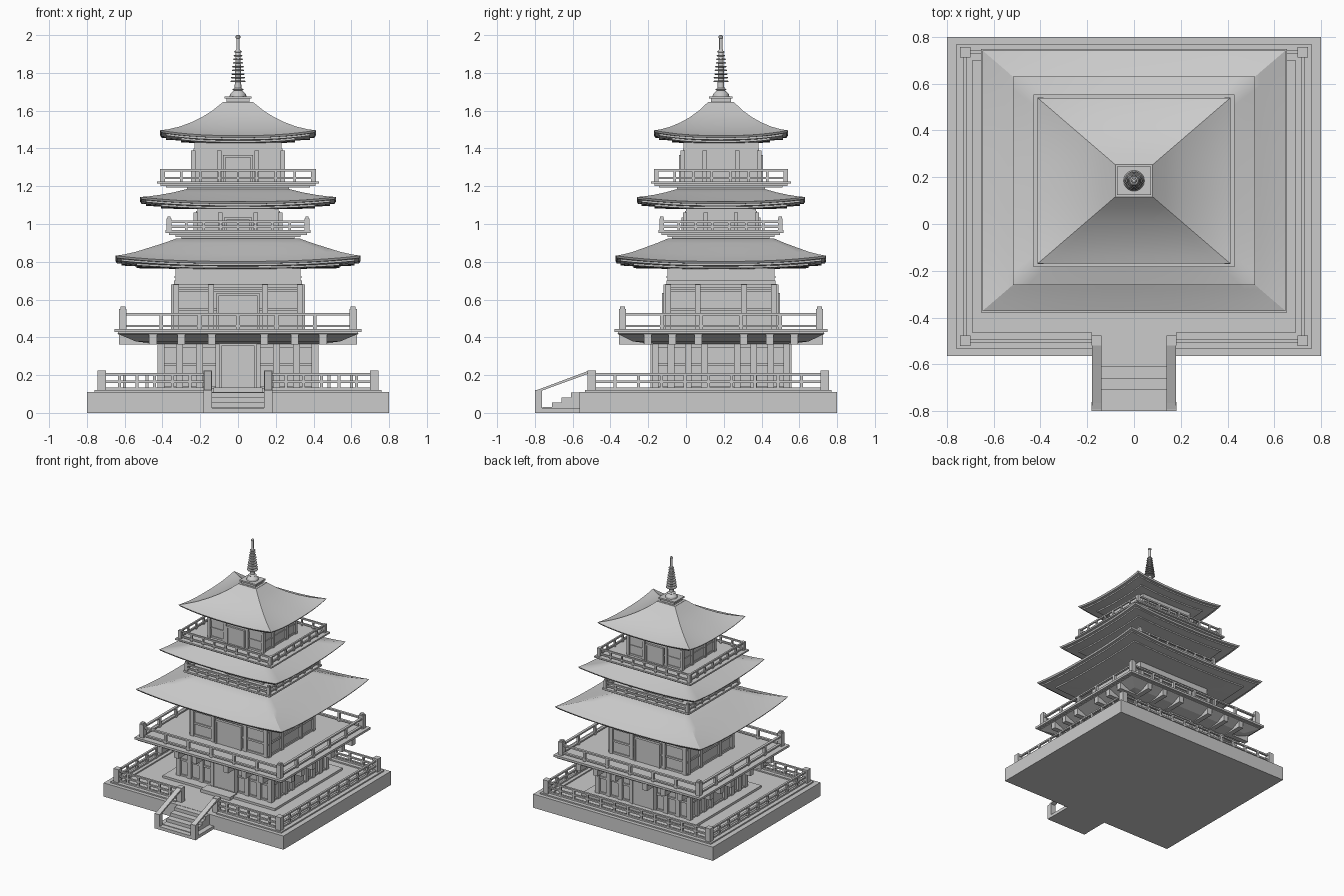
import bpy, bmesh, math

if "Cube" in bpy.data.objects:
    bpy.data.objects.remove(bpy.data.objects["Cube"])

R, CY = 0.86, 0.185          # depth/width ratio and y centre of the tower


def finish(name, bm, smooth=False):
    bmesh.ops.recalc_face_normals(bm, faces=bm.faces)
    me = bpy.data.meshes.new(name)
    bm.to_mesh(me)
    bm.free()
    ob = bpy.data.objects.new(name, me)
    bpy.context.collection.objects.link(ob)
    if smooth:
        bpy.ops.object.select_all(action='DESELECT')
        ob.select_set(True)
        bpy.context.view_layer.objects.active = ob
        bpy.ops.object.shade_smooth_by_angle(angle=math.radians(30))
    return ob


def boxes(name, items):
    """items: (x0, x1, y0, y1, z0, z1)"""
    bm = bmesh.new()
    for x0, x1, y0, y1, z0, z1 in items:
        vs = bmesh.ops.create_cube(bm, size=1)['verts']
        for v in vs:
            v.co = ((x0 + x1) / 2 + v.co.x * (x1 - x0), (y0 + y1) / 2 + v.co.y * (y1 - y0),
                    (z0 + z1) / 2 + v.co.z * (z1 - z0))
    return finish(name, bm)


def slab(h, z0, z1):
    return (-h, h, CY - h * R, CY + h * R, z0, z1)


def loft(name, profile, lift=0.0, seg=1, smooth=False):
    """Rectangular rings (half width, z, lift weight); corners are raised by lift."""
    bm = bmesh.new()
    rings = []
    for h, z, w in profile:
        ring = []
        for sx, sy, dx, dy in ((-1, -1, 1, 0), (1, -1, 0, 1), (1, 1, -1, 0), (-1, 1, 0, -1)):
            for i in range(seg):
                u = 2 * i / seg
                c = abs(u - 1) ** 2.5
                ring.append(bm.verts.new(((sx + dx * u) * h, CY + (sy + dy * u) * h * R, z + lift * w * c)))
        rings.append(ring)
    n = 4 * seg
    for a, b in zip(rings, rings[1:]):
        for i in range(n):
            bm.faces.new((a[i], a[(i + 1) % n], b[(i + 1) % n], b[i]))
    bm.faces.new(rings[0])
    bm.faces.new(rings[-1])
    return finish(name, bm, smooth)


def roof(name, top, lift, inner):
    """top: slope points from eave inward; stepped eave layers hang below."""
    h, z = top[0]
    under = [(inner, z - .04, 0), (h - .11, z - .036, .5), (h - .11, z - .026, .5), (h - .03, z - .022, .8),
             (h - .03, z - .012, .8), (h - .008, z - .012, 1)]
    e = top[-1][0]
    loft(name, under + [(a, b, ((a - e) / (h - e)) ** 2) for a, b in top], lift, 16, True)


def run(axis, a, b, c, z0, rails, n, t):
    """One straight balustrade: rails plus n-1 small posts."""
    out = [(a, b, c - t / 2, c + t / 2, z - .006, z + .006) for z in rails]
    for i in range(1, n):
        p = a + (b - a) * i / n
        out.append((p - t / 2, p + t / 2, c - t / 2, c + t / 2, z0, rails[0]))
    return out if axis == 'x' else [(q[2], q[3], q[0], q[1], q[4], q[5]) for q in out]


def railing(name, hx, hy, cy, z0, rails, ztop, nx, ny, w, t=.014, gap=None, cap=False):
    it = []
    for s in (-1, 1):
        it += run('y', cy - hy, cy + hy, s * hx, z0, rails, ny, t)
        if s < 0 and gap:
            for a, b in ((-hx, -gap), (gap, hx)):
                it += run('x', a, b, cy - hy, z0, rails, nx // 2, t)
        else:
            it += run('x', -hx, hx, cy + s * hy, z0, rails, nx, t)
        for k in (-1, 1):
            x, y, q = k * hx, cy + s * hy, w / 2
            it.append((x - q, x + q, y - q, y + q, z0, ztop))
            if cap:
                it.append((x - q * .7, x + q * .7, y - q * .7, y + q * .7, ztop, ztop + .012))
    boxes(name, it)


def storey(name, h, z0, z1, ztop, cols, beams, w, door, doorh):
    """Recessed wall with columns, beams and framed doors on each side."""
    hy = h * R
    i = w * .55
    it = [(-h + i, h - i, CY - hy + i, CY + hy - i, z0, ztop)]
    for s in (-1, 1):
        for f in cols:
            for k in (-1, 1):
                x, y = k * f * (h - w / 2), CY + s * (hy - w / 2)
                it.append((x - w / 2, x + w / 2, y - w / 2, y + w / 2, z0, z1))
                x, y = s * (h - w / 2), CY + k * f * (hy - w / 2)
                it.append((x - w / 2, x + w / 2, y - w / 2, y + w / 2, z0, z1))
    boxes(name + "_walls_and_columns", it)
    e = .008
    boxes(name + "_beams", [(x0 + e, x1 - e, y0 + e, y1 - e, a, b)
                            for a, b in beams for x0, x1, y0, y1, _, _ in [slab(h, 0, 0)]])
    it = []
    for s in (-1, 1):
        y = CY + s * (hy - .006)
        it.append((-door + .012, door - .012, y - .006, y + .006, z0, doorh - .012))
        y += s * .004
        it.append((-door, door, y - .01, y + .01, doorh - .014, doorh))
        for k in (-1, 1):
            x = k * (door - .007)
            it.append((x - .007, x + .007, y - .01, y + .01, z0, doorh))
    boxes(name + "_doors", it)


# Stone base, curb and plinth
boxes("stone_base", [(-.8, .8, -.565, .8, 0, .11)])
boxes("base_curb", [(-.76, .76, .70, .77, .11, .12), (-.76, -.69, -.535, .77, .11, .12), (.69, .76, -.535, .77, .11, .12),
                    (-.76, -.18, -.535, -.465, .11, .12), (.18, .76, -.535, -.465, .11, .12)])
boxes("plinth", [slab(.5, .11, .128), (-.13, .13, -.29, -.2, .11, .135)])

# Front stairs with open sloping handrails
boxes("stairs", [(-.14, .14, -.76 + .05 * i, -.56, 0, .03 + .026 * i) for i in range(4)] + [(-.18, .18, -.8, -.56, 0, .025)])
boxes("stair_posts", [(k * .16 - .022, k * .16 + .022, y0, y1, z0, z1) for k in (-1, 1)
                      for y0, y1, z0, z1 in ((-.8, -.762, 0, .12), (-.52, -.477, .11, .225))])
bm = bmesh.new()
for k in (-1, 1):
    pts = [(-.8, .118), (-.762, .118), (-.51, .21), (-.51, .225), (-.765, .13)]
    f = bm.faces.new([bm.verts.new((k * .16 - .02, y, z)) for y, z in pts])
    g = bmesh.ops.extrude_face_region(bm, geom=[f])['geom']
    bmesh.ops.translate(bm, vec=(.04, 0, 0), verts=[v for v in g if isinstance(v, bmesh.types.BMVert)])
finish("stair_handrails", bm)

railing("base_railing", .722, .617, .118, .11, (.205, .165, .128), .225, 12, 10, .045, .016, gap=.16)

# First storey and its large balcony
storey("first_storey", .425, .12, .38, .39, (1, .76, .5, .25), ((.12, .14), (.25, .265), (.345, .37)), .035, .1, .37)
loft("balcony_one_underside", [(.42, .365, 0), (.54, .378, 0), (.64, .42, 0)])
boxes("balcony_one_floor", [slab(.635, .415, .428), slab(.655, .428, .445)])
br = []
for f in (-.9, -.6, -.28, .28, .6, .9):
    for s in (-1, 1):
        x, y = f * .5, CY + s * .45
        br.append((x - .02, x + .02, y - .09, y + .09, .362, .425))
        x, y = s * .53, CY + f * .43
        br.append((x - .1, x + .1, y - .02, y + .02, .362, .425))
boxes("balcony_one_brackets", br)
railing("balcony_one_railing", .61, .522, CY, .445, (.522, .46), .55, 6, 5, .038, .02, cap=True)

# Second storey and lowest roof
storey("second_storey", .355, .44, .68, .70, (.96, .42), ((.445, .46), (.54, .555), (.64, .655), (.665, .682)), .03, .115, .635)
boxes("second_storey_upper_wall", [slab(.33, .68, .79), slab(.335, .715, .725)])
roof("lowest_roof", [(.648, .802), (.60, .818), (.54, .84), (.46, .873), (.39, .899), (.33, .922)], .03, .3)

# Third storey on stepped collar, with balcony
boxes("balcony_two_floor", [slab(.30, .90, .935), slab(.33, .932, .942), slab(.365, .942, .953), slab(.385, .953, .967)])
railing("balcony_two_railing", .365, .314, CY, .965, (1.012, .985), 1.028, 8, 7, .025, .013, cap=True)
storey("third_storey", .235, .965, 1.06, 1.07, (1, .42), ((.967, .98), (1.04, 1.06)), .022, .075, 1.035)
boxes("third_storey_upper_wall", [slab(.215, 1.06, 1.12)])
roof("middle_roof", [(.518, 1.118), (.47, 1.130), (.41, 1.146), (.34, 1.165), (.25, 1.19)], .025, .2)

# Fourth storey with balcony
boxes("balcony_three_floor", [slab(.27, 1.17, 1.195), slab(.38, 1.192, 1.202), slab(.41, 1.202, 1.214), slab(.43, 1.214, 1.226)])
railing("balcony_three_railing", .40, .343, CY, 1.226, (1.284, 1.243), 1.292, 8, 7, .025, .013)
storey("fourth_storey", .25, 1.22, 1.39, 1.40, (1, .42), ((1.226, 1.24), (1.30, 1.31), (1.365, 1.39)), .024, .08, 1.365)
boxes("fourth_storey_upper_wall", [slab(.23, 1.39, 1.47)])
roof("top_roof", [(.412, 1.468), (.37, 1.48), (.31, 1.502), (.25, 1.53), (.19, 1.563), (.135, 1.60), (.08, 1.645)], .028, .21)

# Roof cap and ringed spire
boxes("roof_cap", [slab(.062, 1.62, 1.665), slab(.08, 1.636, 1.646), slab(.072, 1.664, 1.676)])


def lathe(name, prof, n=20):
    bm = bmesh.new()
    rings = [[bm.verts.new((r * math.cos(2 * math.pi * i / n), CY + r * math.sin(2 * math.pi * i / n), z))
              for i in range(n)] for r, z in prof]
    for a, b in zip(rings, rings[1:]):
        for i in range(n):
            bm.faces.new((a[i], a[(i + 1) % n], b[(i + 1) % n], b[i]))
    bm.faces.new(rings[0])
    bm.faces.new(rings[-1])
    finish(name, bm, True)


lathe("spire_dome", [(.045, 1.674), (.042, 1.688), (.03, 1.7), (.022, 1.706), (.03, 1.712), (.018, 1.72)])
lathe("spire_shaft", [(.018, 1.70), (.016, 1.80), (.012, 1.92), (.009, 1.925), (.009, 1.982), (.012, 1.986), (.012, 1.994), (.006, 2.0)])
for i in range(9):
    z, r = 1.755 + .0195 * i, .041 - .0025 * i
    lathe("spire_ring_%d" % (i + 1), [(r - .004, z - .004), (r, z), (r - .004, z + .004)])
